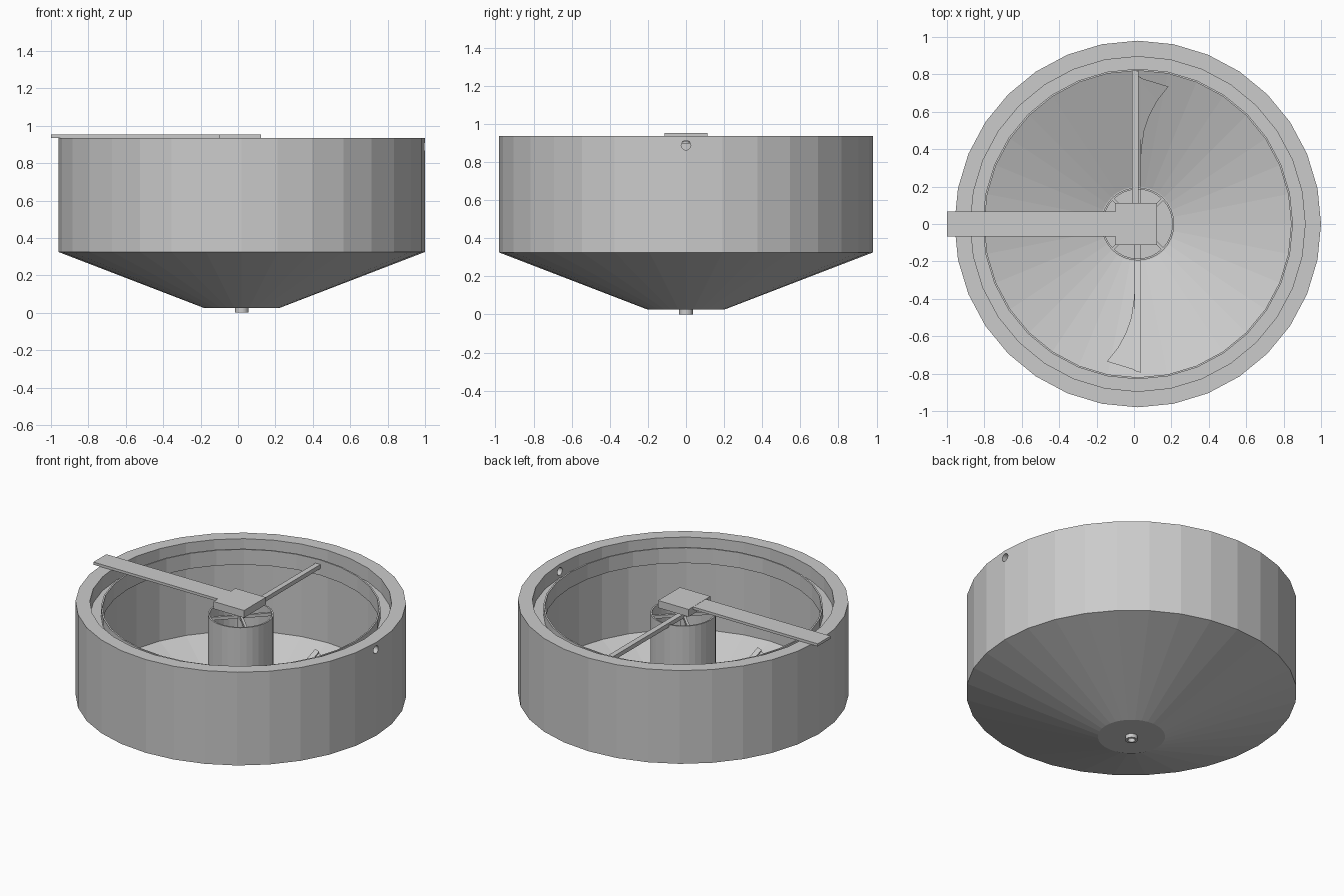
import bpy, bmesh, math
from mathutils import Matrix, Vector

if "Cube" in bpy.data.objects:
    bpy.data.objects.remove(bpy.data.objects["Cube"])

CX = 0.02          # tank axis
SIDES = 32


def finish(name, bm):
    bmesh.ops.recalc_face_normals(bm, faces=bm.faces)
    me = bpy.data.meshes.new(name)
    bm.to_mesh(me)
    bm.free()
    ob = bpy.data.objects.new(name, me)
    bpy.context.collection.objects.link(ob)
    return ob


def lathe(name, profile, sides=SIDES):
    """Revolve a closed (r, z) outline about the tank axis."""
    bm = bmesh.new()
    rings = []
    for i in range(sides):
        a = 2 * math.pi * i / sides
        rings.append([bm.verts.new((CX + r * math.cos(a), r * math.sin(a), z))
                      for r, z in profile])
    n = len(profile)
    for i in range(sides):
        p, q = rings[i], rings[(i + 1) % sides]
        for j in range(n):
            k = (j + 1) % n
            bm.faces.new((p[j], q[j], q[k], p[k]))
    return finish(name, bm)


def box(name, lo, hi, turn=0):
    """Box from corner to corner, turned about the tank axis."""
    lo, hi = Vector(lo), Vector(hi)
    bm = bmesh.new()
    bmesh.ops.create_cube(bm, size=1)
    bmesh.ops.scale(bm, vec=hi - lo, verts=bm.verts)
    bmesh.ops.translate(bm, vec=(lo + hi) / 2, verts=bm.verts)
    bmesh.ops.rotate(bm, cent=(CX, 0, 0), matrix=Matrix.Rotation(turn, 3, 'Z'),
                     verts=bm.verts)
    return finish(name, bm)


def cylinder(name, r, length, loc, rot=(0, 0, 0), sides=24):
    bpy.ops.mesh.primitive_cylinder_add(vertices=sides, radius=r, depth=length,
                                        location=loc, rotation=rot)
    ob = bpy.context.object
    ob.name = name
    return ob


def floor_z(r):
    return 0.07 + (r - 0.2) * (0.33 - 0.07) / (0.895 - 0.2)


def floor_prism(name, outline, height, turn):
    """Low solid resting on the sloping floor; outline is relative to the axis."""
    bm = bmesh.new()
    low, top = [], []
    for x, y in outline:
        z = floor_z(max(0.2, math.hypot(x, y)))
        low.append(bm.verts.new((CX + x, y, z - 0.005)))
        top.append(bm.verts.new((CX + x, y, z + height)))
    n = len(outline)
    bm.faces.new(top)
    bm.faces.new(low[::-1])
    for i in range(n):
        j = (i + 1) % n
        bm.faces.new((low[i], low[j], top[j], top[i]))
    bmesh.ops.triangulate(bm, faces=[f for f in bm.faces if len(f.verts) > 4])
    bmesh.ops.rotate(bm, cent=(CX, 0, 0), matrix=Matrix.Rotation(turn, 3, 'Z'),
                     verts=bm.verts)
    return finish(name, bm)


# Tank shell: straight wall, conical floor, overflow channel with weir
tank = lathe("tank", [
    (0.022, 0.025), (0.2, 0.025), (0.98, 0.325), (0.98, 0.935),
    (0.895, 0.935), (0.895, 0.845), (0.83, 0.845), (0.83, 0.90),
    (0.82, 0.90), (0.82, 0.80), (0.895, 0.80), (0.895, 0.33),
    (0.2, 0.07), (0.022, 0.07)])

# Outlet hole through the wall into the channel
cutter = cylinder("outlet_cutter", 0.025, 0.2, (CX + 0.965, 0, 0.888),
                  (0, math.pi / 2, 0))
cutter.hide_render = True
cutter.hide_set(True)
cut = tank.modifiers.new("outlet", 'BOOLEAN')
cut.operation = 'DIFFERENCE'
cut.solver = 'EXACT'
cut.object = cutter

# Drain pipe under the floor
lathe("drain_pipe", [(0.022, 0), (0.036, 0), (0.036, 0.04), (0.022, 0.04)])

# Feed well with diagonal hangers
lathe("feed_well", [(0.185, 0.50), (0.195, 0.50), (0.195, 0.86), (0.185, 0.86)])
for i in range(4):
    box(f"feed_well_hanger_{i + 1}", (CX + 0.01, -0.008, 0.835),
        (CX + 0.188, 0.008, 0.855), math.pi / 4 + i * math.pi / 2)

# Access bridge, drive platform and shaft
box("bridge", (-1.0, -0.067, 0.935), (-0.08, 0.067, 0.952))
box("drive_platform", (-0.098, -0.113, 0.905), (0.123, 0.113, 0.953))
cylinder("drive_shaft", 0.02, 0.85, (CX, 0, 0.485))

# Surface skimmer arm
box("skimmer_arm", (-0.011, 0, 0.845), (0.024, 0.818, 0.872))

# Two floor scrapers: an arm and a curved blade each
blade = [(0.015, 0.30), (0.02, 0.40), (0.035, 0.50), (0.062, 0.58),
         (0.105, 0.66), (0.165, 0.735), (0.0, 0.785), (0.0, 0.30)]
arm = [(0.018, 0.03), (0.018, 0.2), (0.018, 0.785),
       (-0.018, 0.795), (-0.018, 0.2), (-0.018, 0.03)]
for i in range(2):
    floor_prism(f"scraper_arm_{i + 1}", arm, 0.03, i * math.pi)
    floor_prism(f"scraper_blade_{i + 1}", blade, 0.022, i * math.pi)
